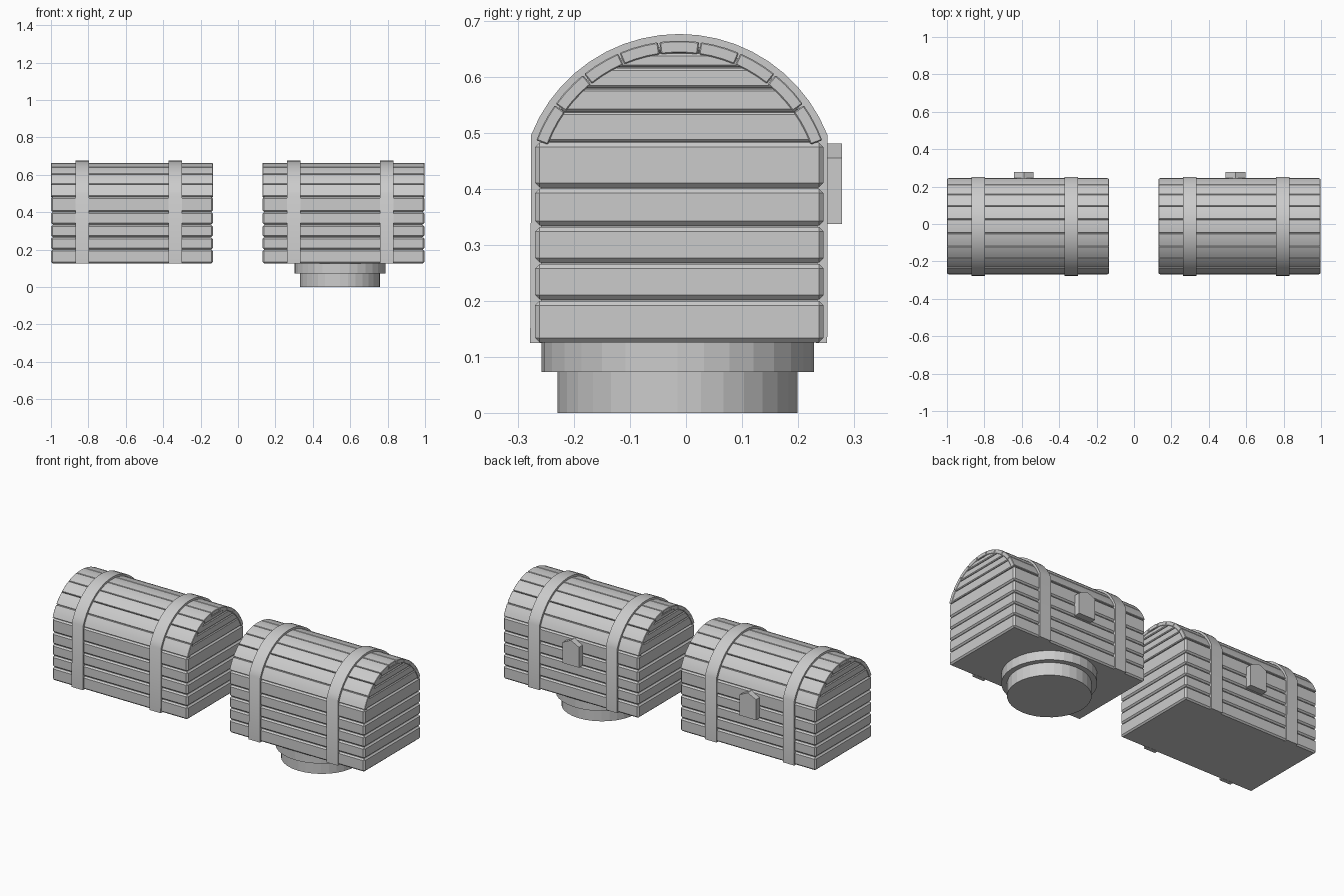
import bpy, bmesh
from math import sin, cos, radians, sqrt, asin

if "Cube" in bpy.data.objects:
    bpy.data.objects.remove(bpy.data.objects["Cube"])

CY, CZ = -0.012, 0.392      # axis of the barrel lid
HALF_W = 0.432              # half length of a chest
RIM = 0.484                 # height where the lid meets the body


def prism(name, profile, x0, x1, bevel=0.0, smooth=False):
    """Extrude a (y, z) outline along x, with optional chamfered edges."""
    bm = bmesh.new()
    face = bm.faces.new([bm.verts.new((x0, y, z)) for y, z in profile])
    ext = bmesh.ops.extrude_face_region(bm, geom=[face])["geom"]
    bmesh.ops.translate(bm, vec=(x1 - x0, 0, 0),
                        verts=[v for v in ext if isinstance(v, bmesh.types.BMVert)])
    bmesh.ops.recalc_face_normals(bm, faces=bm.faces[:])
    if bevel:
        sharp = [e for e in bm.edges if e.calc_face_angle(0) > radians(25)]
        bmesh.ops.bevel(bm, geom=sharp, offset=bevel, segments=1,
                        affect='EDGES', clamp_overlap=True)
    mesh = bpy.data.meshes.new(name)
    bm.to_mesh(mesh)
    bm.free()
    obj = bpy.data.objects.new(name, mesh)
    bpy.context.collection.objects.link(obj)
    if smooth:
        bpy.ops.object.select_all(action='DESELECT')
        obj.select_set(True)
        bpy.context.view_layer.objects.active = obj
        bpy.ops.object.shade_smooth_by_angle(angle=radians(30))
    return obj


def rect(y0, y1, z0, z1):
    return [(y0, z0), (y1, z0), (y1, z1), (y0, z1)]


def arc(r, a0, a1, n):
    """Points on the lid circle, angles in degrees from straight up."""
    angles = [radians(a0 + (a1 - a0) * i / n) for i in range(n + 1)]
    return [(CY + r * sin(a), CZ + r * cos(a)) for a in angles]


def chest(label, cx):
    x0, x1 = cx - HALF_W, cx + HALF_W

    # solid core that shows as the bottom of the grooves
    core = [(0.235, 0.128), (0.235, RIM)] + arc(0.258, 68, -68, 18) + [(-0.259, RIM), (-0.259, 0.128)]
    prism(label + "_core", core, x0 + 0.011, x1 - 0.011)

    # body boards, chamfered all round
    levels = [0.126, 0.202, 0.268, 0.334, 0.402, RIM]
    for i, (a, b) in enumerate(zip(levels, levels[1:])):
        prism(f"{label}_body_board_{i}", rect(-0.269, 0.245, a, b - 0.002), x0, x1, 0.008)

    # curved lid staves
    step = 140 / 9
    for i in range(9):
        a = -70 + i * step
        outline = arc(0.272, a + 0.3, a + step - 0.3, 3) + arc(0.250, a + step - 0.3, a + 0.3, 3)
        prism(f"{label}_lid_stave_{i}", outline, x0, x1, 0.002, True)

    # stacked boards closing both lid ends
    levels = [RIM, 0.538, 0.58, 0.617, 0.643, 0.655]
    for i, (a, b) in enumerate(zip(levels, levels[1:])):
        b -= 0.002
        wa, wb = (sqrt(0.264 ** 2 - (z - CZ) ** 2) if z - CZ < 0.264 else 0.01 for z in (a, b))
        outline = [(CY - wa, a), (CY + wa, a), (CY + wb, b), (CY - wb, b)]
        prism(f"{label}_lid_end_board_{i}", outline, x0 + 0.002, x1 - 0.002, 0.004)

    # straps wrapping front, lid and back
    for side, off in (("left", -0.265), ("right", 0.232)):
        strap = [(0.252, 0.125)] + arc(0.284, 68.5, -68.5, 20) + [(-0.278, 0.125), (-0.256, 0.125)]
        strap += arc(0.262, -68.5, 68.5, 20) + [(0.232, 0.125)]
        prism(f"{label}_{side}_strap", strap, cx + off - 0.036, cx + off + 0.036, 0, True)

    # pointed clasp on the back
    lx = cx - 0.022
    clasp = prism(label + "_clasp", [(-0.053, 0.337), (0.053, 0.337), (0.053, 0.455),
                                     (0, 0.481), (-0.053, 0.455)], -0.019, 0.019)
    clasp.rotation_euler.z = radians(90)
    clasp.location = (lx, 0.259, 0)


def disc(name, r, z0, z1):
    bm = bmesh.new()
    bmesh.ops.create_cone(bm, cap_ends=True, segments=32, radius1=r, radius2=r, depth=z1 - z0)
    mesh = bpy.data.meshes.new(name)
    bm.to_mesh(mesh)
    bm.free()
    obj = bpy.data.objects.new(name, mesh)
    obj.location = (0.546, -0.015, (z0 + z1) / 2)
    bpy.context.collection.objects.link(obj)


chest("left_chest", -0.567)
chest("right_chest", 0.564)

# round stepped stand under the right chest
disc("stand_foot", 0.214, 0, 0.073)
disc("stand_collar", 0.243, 0.073, 0.127)
